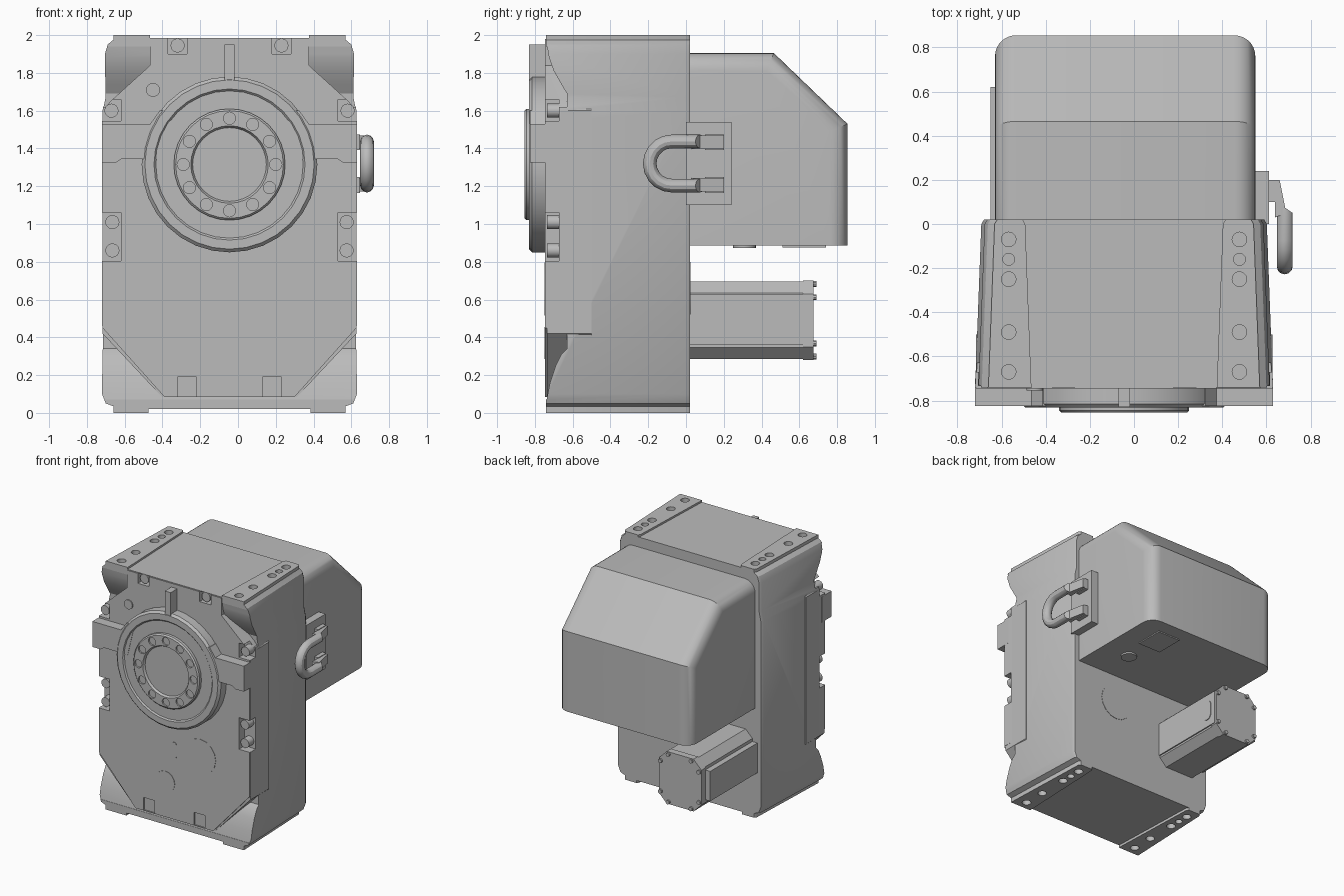
import bpy, bmesh, math
from mathutils import Vector

if "Cube" in bpy.data.objects:
    bpy.data.objects.remove(bpy.data.objects["Cube"], do_unlink=True)

CX = -0.045          # housing centre line
HUB = (CX, 1.315)    # output flange centre (x, z)

grey = bpy.data.materials.new("machine grey")
grey.use_nodes = True
grey.diffuse_color = (0.5, 0.5, 0.5, 1)
grey.node_tree.nodes["Principled BSDF"].inputs["Base Color"].default_value = (0.5, 0.5, 0.5, 1)


def finish(name, bm):
    bmesh.ops.recalc_face_normals(bm, faces=bm.faces)
    me = bpy.data.meshes.new(name)
    bm.to_mesh(me)
    bm.free()
    me.materials.append(grey)
    ob = bpy.data.objects.new(name, me)
    bpy.context.collection.objects.link(ob)
    return ob


def place(axis, p, t):
    """Put a 2D point on the plane at t along the axis."""
    return {"x": (t, p[0], p[1]), "y": (p[0], t, p[1]), "z": (p[0], p[1], t)}[axis]


def loft(bm, axis, rings):
    """Skin closed outlines given as (points, position)."""
    loops = [[bm.verts.new(place(axis, p, t)) for p in pts] for pts, t in rings]
    for a, b in zip(loops, loops[1:]):
        for i in range(len(a)):
            j = (i + 1) % len(a)
            bm.faces.new((a[i], a[j], b[j], b[i]))
    bm.faces.new(loops[0])
    bm.faces.new(loops[-1])


def prism(name, axis, pts, a, b):
    bm = bmesh.new()
    loft(bm, axis, [(pts, a), (pts, b)])
    return finish(name, bm)


def rect(x0, x1, z0, z1):
    return [(x0, z0), (x1, z0), (x1, z1), (x0, z1)]


def box(name, x, y, z):
    return prism(name, "y", rect(*x, *z), *y)


def circle(c, r, n=20):
    return [(c[0] + r * math.cos(math.tau * i / n), c[1] + r * math.sin(math.tau * i / n)) for i in range(n)]


def slot(c, w, h, n=8):
    """Upright rounded slot outline."""
    return [(c[0] + w * math.cos(math.pi * i / n), c[1] + s * (h - w) + w * s * math.sin(math.pi * i / n) * 1.0)
            if s > 0 else
            (c[0] - w * math.cos(math.pi * i / n), c[1] - (h - w) - w * math.sin(math.pi * i / n))
            for s in (1, -1) for i in range(n + 1)]


def mirrored(half):
    """Full outline from right-hand offsets listed bottom to top."""
    return [(CX + x, z) for x, z in half] + [(CX - x, z) for x, z in reversed(half)]


def cut(target, cutters):
    for c in cutters:
        m = target.modifiers.new("cut", "BOOLEAN")
        m.object, m.operation, m.solver = c, "DIFFERENCE", "EXACT"
        bpy.context.view_layer.objects.active = target
        bpy.ops.object.modifier_apply(modifier=m.name)


def drop(cutters):
    for c in cutters:
        bpy.data.objects.remove(c, do_unlink=True)


# Housing: outline with feet and top rails, tapering to the rear
half = [(.43, .02), (.43, 0), (.615, 0), (.615, .035), (.655, .05), (.675, .1), (.675, 1.6),
        (.66, 1.67), (.66, 1.9), (.645, 1.95), (.615, 1.975), (.615, 2), (.42, 2), (.42, 1.985)]


def shifted(d):
    return mirrored([(x + d if x < .5 else x - d, z) for x, z in half])


bm = bmesh.new()
loft(bm, "y", [(shifted(0), -.74), (shifted(.028), 0), (shifted(.04), .02)])
housing = finish("housing", bm)

# Scooped corners above the feet and below the rails
scoop_top = [(-.9, 1.62), (-.63, 1.62), (-.63, 1.69), (-.66, 1.74), (-.7, 1.81), (-.725, 1.88), (-.735, 1.94), (-.9, 1.95)]
scoop_low = [(-.9, .46), (-.63, .46), (-.63, .34), (-.66, .31), (-.69, .25), (-.72, .16), (-.738, .07), (-.9, .06)]
scoops = [prism("scoop", "x", p, -1, 1) for p in (scoop_top, scoop_low)]
cut(housing, scoops)
drop(scoops)

# Mounting holes in the rails and feet
holes = [prism("hole", "z", circle((CX + s * .523, y), r), z - .04, z + .04)
         for s in (-1, 1) for z in (0, 2)
         for y, r in ((-.07, .033), (-.16, .027), (-.25, .033), (-.49, .033), (-.67, .033))]
cut(housing, holes)
drop(holes)

# Front cover plate, a slightly wider backing rim below it
cover = prism("front_cover", "y", mirrored([(.345, .085), (.672, .45), (.672, 1.6), (.63, 1.65), (.42, 1.84), (.42, 1.98)]), -.746, -.5)
prism("lower_cover_rim", "y", mirrored([(.33, .055), (.672, .42), (.672, .5)]), -.735, -.5)

# Bolt pockets cut into the edge of the cover
pockets = []
for s in (-1, 1):
    for x, z in (((.575, .8), (.805, 1.06)), ((.575, .8), (1.545, 1.66)),
                 ((.225, .325), (1.9, 1.982)), ((.175, .275), (.088, .19))):
        lo, hi = sorted((CX + s * x[0], CX + s * x[1]))
        pockets.append(box("pocket", (lo, hi), (-.9, -.672), z))
cut(housing, pockets)
cut(cover, pockets)
drop(pockets)

# Cover bolts
for s in (-1, 1):
    for x, z in ((.62, .86), (.62, 1.01), (.625, 1.6), (.275, 1.945), (.225, .14)):
        prism("cover_bolt", "y", circle((CX + s * x, z), .037), -.735, -.66)

# Output flange turned from a profile
bm = bmesh.new()
profile = [(0, -.838), (.195, -.838), (.205, -.855), (.285, -.855), (.295, -.845), (.295, -.822), (.39, -.822),
           (.4, -.832), (.448, -.832), (.465, -.815), (.465, -.7), (0, -.7)]
pv = [bm.verts.new((HUB[0] + r, y, HUB[1])) for r, y in profile]
edges = [bm.edges.new(e) for e in zip(pv, pv[1:])]
bmesh.ops.spin(bm, geom=pv + edges, cent=(HUB[0], 0, HUB[1]), axis=(0, 1, 0), angle=math.tau, steps=32, use_duplicate=False)
bmesh.ops.remove_doubles(bm, verts=bm.verts, dist=.0005)
flange = finish("output_flange", bm)
ring = [prism("ring_hole", "y", circle(c, .032, 16), -.9, -.842) for c in circle(HUB, .245, 12)]
cut(flange, ring)
drop(ring)

# Side wings and top rib joining the flange
for s in (-1, 1):
    wing = [(.36, 1.345), (.57, 1.345), (.6, 1.325), (.675, 1.325), (.675, 1.53), (.42, 1.53), (.37, 1.6), (.3, 1.6)]
    prism("flange_wing", "y", [(CX + s * x, z) for x, z in wing], -.825, -.7)
box("top_rib", (CX - .026, CX + .026), (-.83, -.7), (1.74, 1.95))

# Inspection discs, sight slot and plug on the faces
prism("large_disc", "y", circle((.185, .655), .14, 16), -.749, -.74)
prism("small_disc", "y", circle((-.125, .37), .085, 16), -.749, -.74)
prism("sight_slot", "y", slot((CX, .642), .02, .066), -.749, -.74)
prism("filler_plug", "y", circle((-.45, 1.71), .037), -.755, -.74)
prism("rear_disc", "y", circle((.19, .66), .14, 16), .015, .023)

# Rear hood: side profile with rounded long edges
bm = bmesh.new()
hood = [(.0, .885), (.855, .885), (.855, 1.53), (.465, 1.905), (.0, 1.905)]
loft(bm, "x", [(hood, -.63), (hood, .55)])
soft = [e for e in bm.edges if abs(e.verts[0].co.x - e.verts[1].co.x) < .01
        and max(v.co.y for v in e.verts) > .1 and max(v.co.z for v in e.verts) > 1]
bmesh.ops.bevel(bm, geom=soft, offset=.095, segments=7, profile=.5, affect="EDGES")
finish("rear_hood", bm)
prism("hood_drain", "z", circle((.31, .31), .06), .872, .9)
box("hood_label_plate", (.18, .38), (.51, .74), (.876, .89))

# Drive motor with end plate, ribs and connector
MX, MZ = -.42, .49


def octagon(w, h, c):
    return [(MX + x, MZ + z) for x, z in ((w, c - h), (w, h - c), (w - c, h), (c - w, h),
                                          (-w, h - c), (-w, c - h), (c - w, -h), (w - c, -h))]


prism("motor_body", "y", octagon(.185, .205, .06), 0, .62)
prism("motor_end_plate", "y", octagon(.19, .21, .07), .62, .675)
box("motor_side_band", (MX, MX + .195), (0, .66), (.36, .63))
box("motor_connector", (-.65, MX), (0, .62), (.37, .61))
prism("motor_window", "x", slot((.58, .495), .04, .08), MX, MX + .2)
for x, z in octagon(.172, .192, .07):
    prism("end_plate_bolt", "y", circle((x, z), .016, 10), .66, .69)

# Lifting bracket: plate, posts and U-shaped handle
prism("bracket_plate", "x", rect(0, .24, 1.1, 1.54), .54, .612)
TZ, TY, R = 1.32, -.075, .117
path = [(.1, TZ + R)] + [(TY - R * math.sin(math.pi * i / 10), TZ + R * math.cos(math.pi * i / 10)) for i in range(11)] + [(.1, TZ - R)]
bm = bmesh.new()
rings = []
for i, p in enumerate(path):
    a, b = Vector(path[max(i - 1, 0)]), Vector(path[min(i + 1, len(path) - 1)])
    d = (b - a).normalized()
    ringv = []
    for k in range(12):
        u, v = .036 * math.cos(math.tau * k / 12), .036 * math.sin(math.tau * k / 12)
        y = p[0] - d.y * v
        if i in (0, len(path) - 1):      # slanted handle ends
            y -= .025 + .7 * u
        ringv.append(bm.verts.new((.683 + u, y, p[1] + d.x * v)))
    rings.append(ringv)
for a, b in zip(rings, rings[1:]):
    for k in range(12):
        bm.faces.new((a[k], a[k - 1], b[k - 1], b[k]))
bm.faces.new(rings[0])
bm.faces.new(rings[-1])
finish("lifting_handle", bm)
for s in (-1, 1):
    z = TZ + s * .113
    box("bracket_post", (.6, .645), (.1, .2), (z - .042, z + .042))
    prism("handle_lug", "z", [(.64, .2), (.64, .03), (.69, .05), (.66, .2)], z - .036, z + .036)

# Smooth the rounded surfaces, keep the machined edges crisp
bpy.ops.object.select_all(action="DESELECT")
for ob in bpy.context.collection.objects:
    if ob.type == "MESH":
        ob.select_set(True)
        bpy.context.view_layer.objects.active = ob
bpy.ops.object.shade_smooth_by_angle(angle=math.radians(30))
